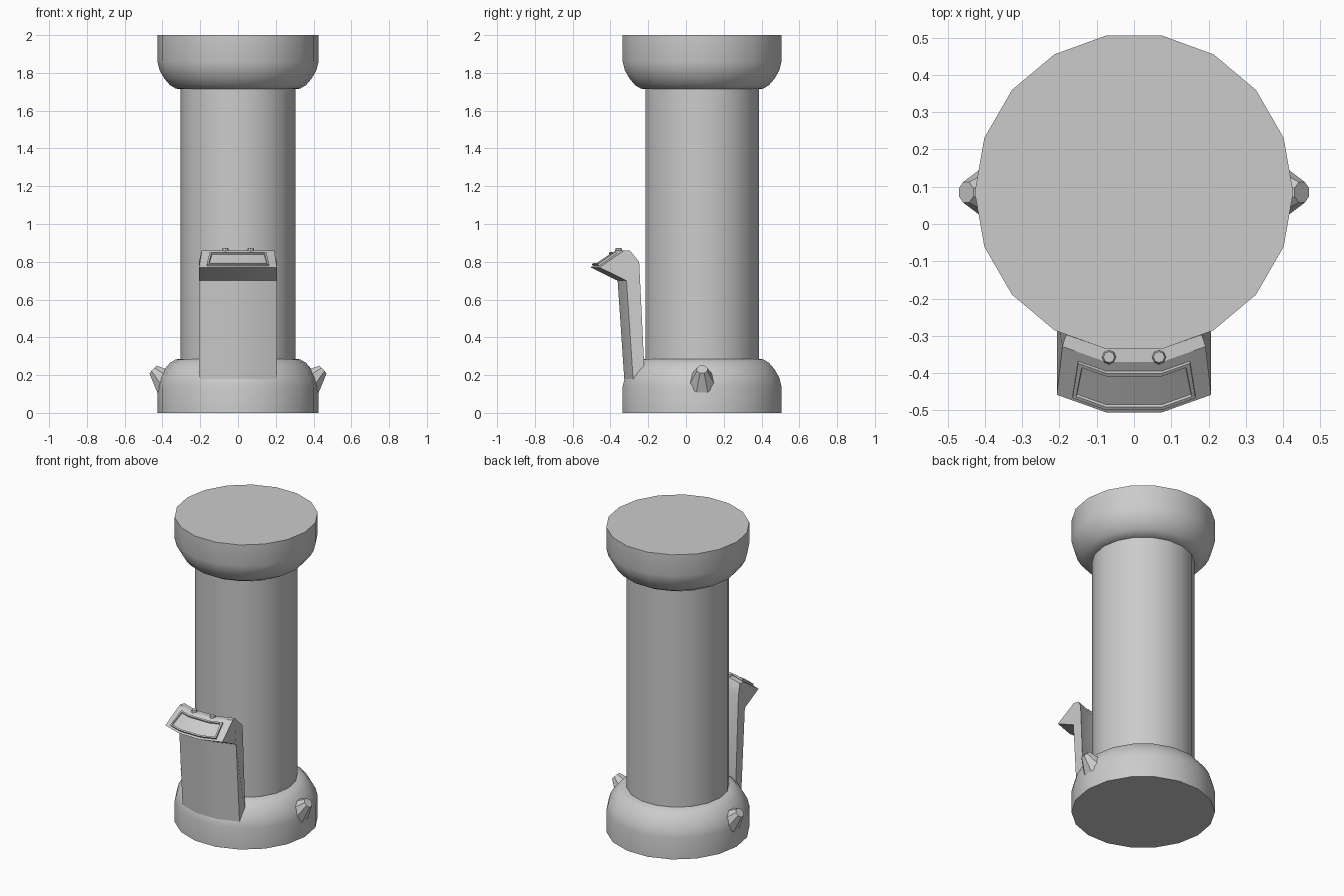
import bpy, bmesh, math
from mathutils import Vector, Matrix

if "Cube" in bpy.data.objects:
    bpy.data.objects.remove(bpy.data.objects["Cube"])

CY = 0.085      # column axis in y
SIDES = 18


def finish(name, bm, smooth=True):
    bmesh.ops.recalc_face_normals(bm, faces=bm.faces)
    me = bpy.data.meshes.new(name)
    bm.to_mesh(me)
    bm.free()
    ob = bpy.data.objects.new(name, me)
    bpy.context.collection.objects.link(ob)
    if smooth:
        bpy.ops.object.select_all(action='DESELECT')
        ob.select_set(True)
        bpy.context.view_layer.objects.active = ob
        bpy.ops.object.shade_smooth_by_angle(angle=math.radians(30))
    return ob


def bridge(bm, a, b):
    n = len(a)
    for i in range(n):
        bm.faces.new((a[i], a[(i + 1) % n], b[(i + 1) % n], b[i]))


def lathe(name, profile):
    bm = bmesh.new()
    rings = [[bm.verts.new((r * math.cos(2 * math.pi * i / SIDES),
                            CY + r * math.sin(2 * math.pi * i / SIDES), z))
              for i in range(SIDES)] for r, z in profile]
    for a, b in zip(rings, rings[1:]):
        bridge(bm, a, b)
    bm.faces.new(rings[0])
    bm.faces.new(rings[-1])
    return finish(name, bm)


def bend(x):
    # three-facet curve following the column
    return 0.047 * max(0, abs(x) - 0.075) / 0.132


def cone(name, r1, r2, depth, matrix, sides=8):
    bm = bmesh.new()
    bmesh.ops.create_cone(bm, cap_ends=True, segments=sides, radius1=r1,
                          radius2=r2, depth=depth, matrix=matrix)
    return finish(name, bm, False)


# Column with rounded base and mirrored cap
flare = [(0.427, 0), (0.427, 0.14), (0.415, 0.187), (0.39, 0.23),
         (0.36, 0.265), (0.33, 0.283), (0.295, 0.288)]
lathe("base", flare)
lathe("cap", [(r, 2 - z) for r, z in flare])
lathe("column", [(0.305, 0.25), (0.305, 1.75)])

# Console: side profile (y, z, half width) swept across the facets
profile = [(-0.327, 0.18, 0.207), (-0.362, 0.70, 0.207), (-0.505, 0.77, 0.207),
           (-0.37, 0.86, 0.192), (-0.335, 0.86, 0.182), (-0.295, 0.80, 0.207),
           (-0.265, 0.18, 0.207)]
bm = bmesh.new()
rings = []
for k in range(4):
    ring = []
    for y, z, h in profile:
        x = (-h, -0.075, 0.075, h)[k]
        ring.append(bm.verts.new((x, y + bend(x), z)))
    rings.append(ring)
for a, b in zip(rings, rings[1:]):
    bridge(bm, a, b)
bm.faces.new(rings[0])
bm.faces.new(rings[-1])
finish("console", bm)

# Screen frame: raised rim around a recessed curved panel
low, high = Vector((0, -0.505, 0.77)), Vector((0, -0.37, 0.86))
normal = Vector((0, -0.555, 0.832))
bm = bmesh.new()


def screen_loop(inset, lift):
    loop = []
    for t, h, flip in ((0.09 + inset * 6, 0.165, 1), (0.82 - inset * 6, 0.15, -1)):
        w = h - inset
        for x in (-w, -0.075, 0.075, w):
            p = low.lerp(high, t) + normal * lift
            loop.append(bm.verts.new((x * flip, p.y + bend(x), p.z)))
    return loop


loops = [screen_loop(*a) for a in ((0, -0.005), (0, 0.011), (0.01, 0.011), (0.012, 0.002))]
for a, b in zip(loops, loops[1:]):
    bridge(bm, a, b)
f = loops[-1]
for i in range(3):
    bm.faces.new((f[i], f[i + 1], f[6 - i], f[7 - i]))
finish("screen_frame", bm)

# Buttons and side spikes
for s, side in ((-1, "left"), (1, "right")):
    cone("button_" + side, 0.021, 0.015, 0.02,
         Matrix.Translation((0.067 * s, -0.357, 0.862)))
    axis = Vector((0.72 * s, 0, 0.69))
    cone("spike_" + side, 0.078, 0.03, 0.10,
         Matrix.Translation(Vector((0.45 * s, CY, 0.23)) - axis * 0.05)
         @ axis.to_track_quat('Z', 'Y').to_matrix().to_4x4()
         @ Matrix.Rotation(math.pi / 8, 4, 'Z'))
